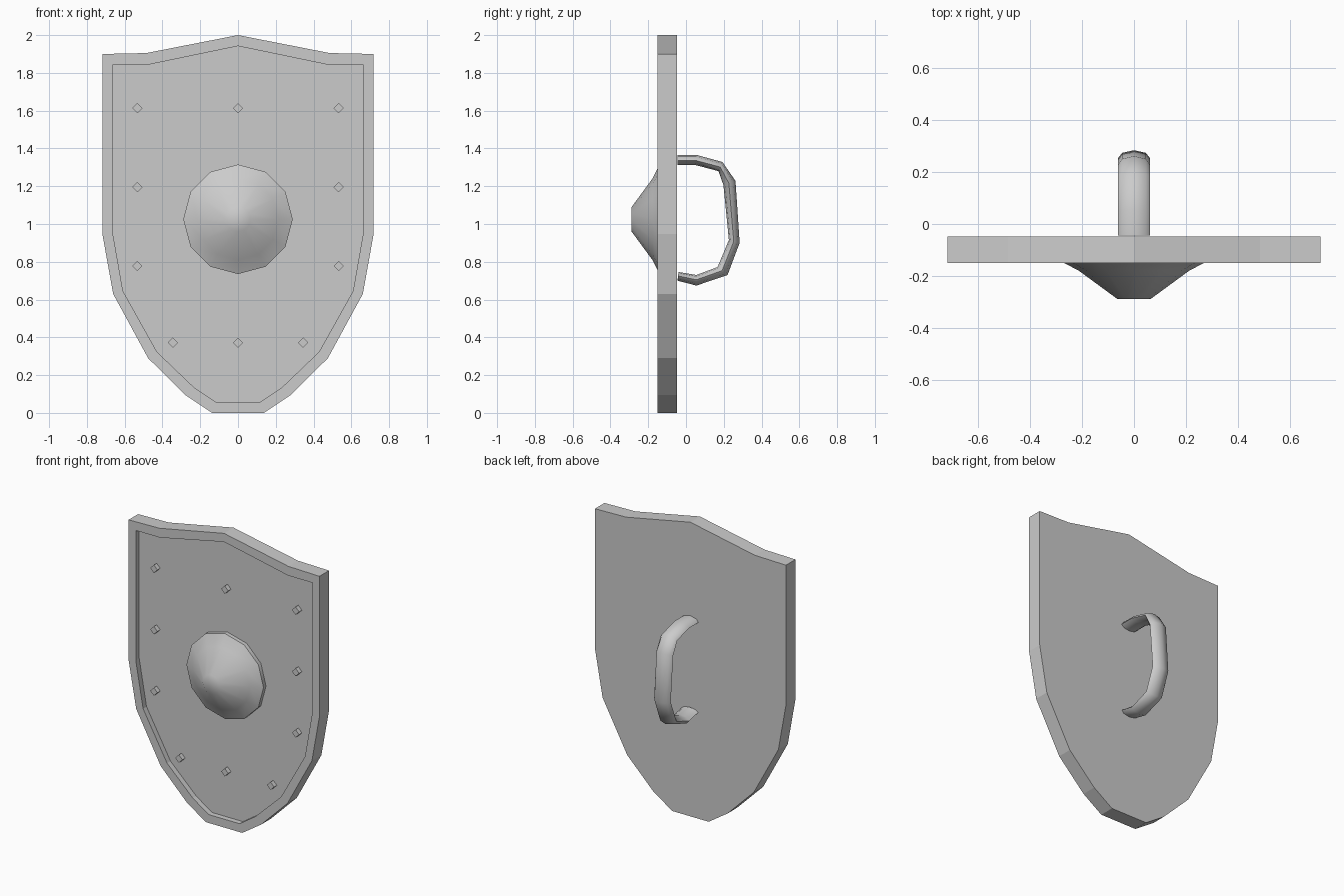
import bpy, bmesh, math

if "Cube" in bpy.data.objects:
    bpy.data.objects.remove(bpy.data.objects["Cube"], do_unlink=True)

GREY = (0.6, 0.6, 0.6, 1)
metal = bpy.data.materials.new("plain grey")
metal.use_nodes = True
metal.diffuse_color = GREY
metal.node_tree.nodes["Principled BSDF"].inputs["Base Color"].default_value = GREY


def loft(name, rings, smooth=None):
    """Skin a list of equal closed rings and cap both ends."""
    bm = bmesh.new()
    loops = [[bm.verts.new(p) for p in ring] for ring in rings]
    for a, b in zip(loops, loops[1:]):
        for i in range(len(a)):
            j = (i + 1) % len(a)
            bm.faces.new((a[i], a[j], b[j], b[i]))
    bm.faces.new(loops[0])
    bm.faces.new(loops[-1])
    bmesh.ops.recalc_face_normals(bm, faces=bm.faces)
    mesh = bpy.data.meshes.new(name)
    bm.to_mesh(mesh)
    bm.free()
    obj = bpy.data.objects.new(name, mesh)
    bpy.context.collection.objects.link(obj)
    mesh.materials.append(metal)
    if smooth:
        bpy.ops.object.select_all(action='DESELECT')
        obj.select_set(True)
        bpy.context.view_layer.objects.active = obj
        bpy.ops.object.shade_smooth_by_angle(angle=math.radians(smooth))
    return obj


def mirrored(half):
    return half + [(-x, z) for x, z in reversed(half[1:])]


def at_depth(outline, y):
    return [(x, y, z) for x, z in outline]


def disc(r, y, sides, x=0, z=0):
    steps = [math.tau * i / sides for i in range(sides)]
    return [(x + r * math.cos(a), y, z + r * math.sin(a)) for a in steps]


# Shield body with raised rim and recessed front panel
BACK, FRONT, PANEL = -0.048, -0.15, -0.113
outer = mirrored([(0, 2), (.485, 1.905), (.718, 1.9), (.718, .947),
                  (.661, .63), (.476, .29), (.28, .095), (.137, 0)])
inner = mirrored([(0, 1.942), (.482, 1.842), (.664, 1.842), (.664, .958),
                  (.609, .645), (.429, .323), (.235, .137), (.116, .057)])
loft("shield_body", [at_depth(outer, BACK), at_depth(outer, FRONT),
                     at_depth(inner, FRONT), at_depth(inner, PANEL)])

# Central boss
boss_profile = [(.29, PANEL + .005), (.29, -.14), (.215, -.178), (.065, -.288)]
loft("boss", [disc(r, y, 12, z=1.025) for r, y in boss_profile], 40)

# Rivets
spots = [(0, 1.613), (0, .372)]
for side in (-1, 1):
    spots += [(side * .533, z) for z in (1.613, 1.195, .778)]
    spots.append((side * .345, .372))
for i, (x, z) in enumerate(spots):
    loft(f"rivet_{i + 1}", [disc(.027, y, 4, x, z) for y in (PANEL + .005, -.143)])

# Back handle: lens-shaped strap swept between an outer and an inner path (y, z)
outside = [(-.045, 1.366), (.055, 1.366), (.193, 1.328), (.262, 1.228),
           (.284, .9), (.22, .73), (.055, .674), (-.045, .7)]
inside = [(-.045, 1.312), (.05, 1.312), (.172, 1.28), (.198, 1.206),
          (.227, .915), (.167, .772), (.055, .73), (-.04, .746)]
section = [(-.062, .55), (-.046, .18), (0, 0), (.046, .18),
           (.062, .55), (.04, .87), (0, 1), (-.04, .87)]
loft("handle", [[(x, o[0] + (n[0] - o[0]) * t, o[1] + (n[1] - o[1]) * t)
                 for x, t in section] for o, n in zip(outside, inside)], 50)
